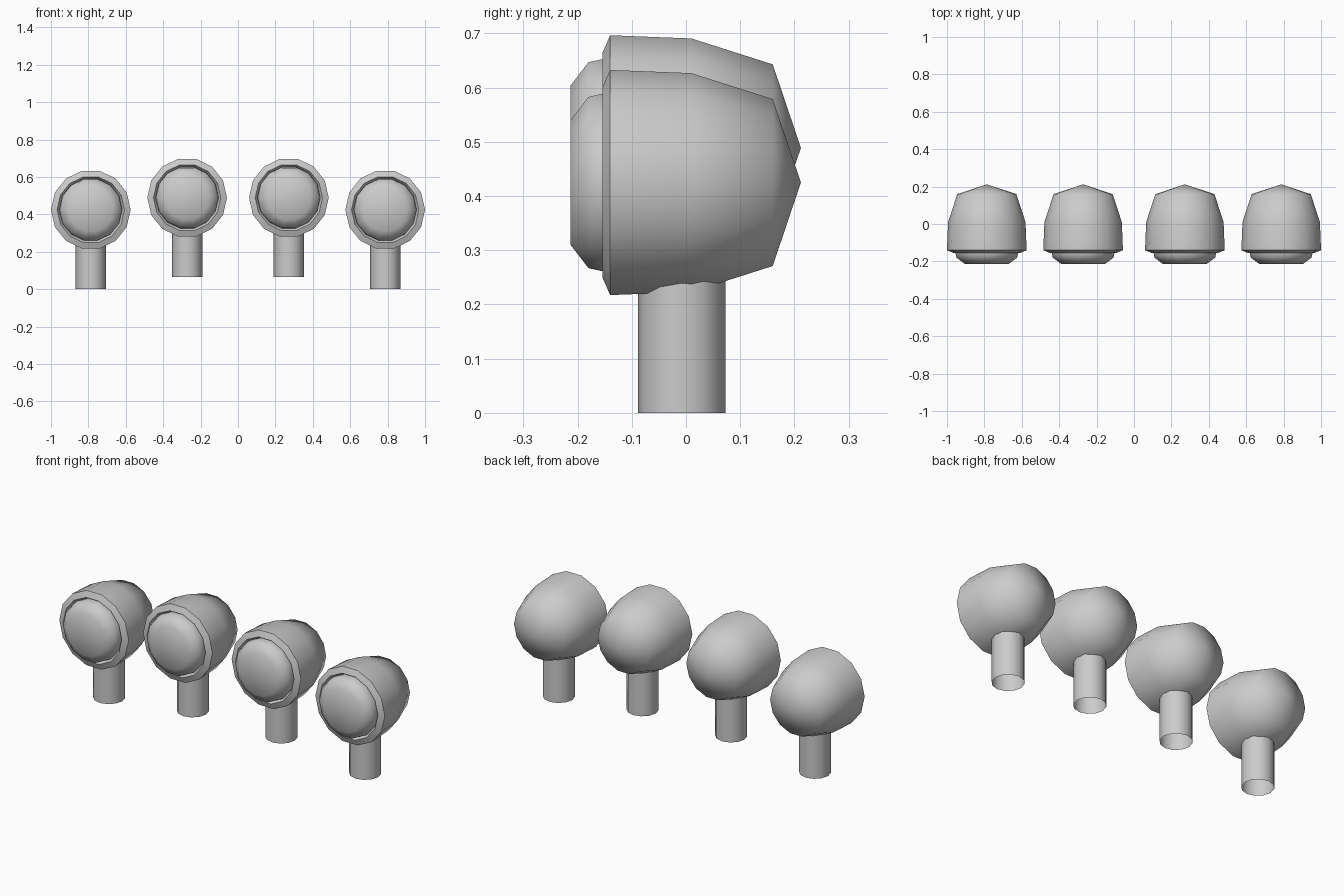
import bpy, bmesh, math
from mathutils import Vector

cube = bpy.data.objects.get("Cube")
if cube:
    bpy.data.objects.remove(cube, do_unlink=True)

SIDES = 14

grey = bpy.data.materials.new("plain grey")
grey.use_nodes = True
colour = (0.6, 0.6, 0.6, 1)
grey.diffuse_color = colour
grey.node_tree.nodes["Principled BSDF"].inputs["Base Color"].default_value = colour


def revolve(name, profile, centre, sides, upright=False):
    """Turn (position, radius) pairs about the y axis, or z when upright."""
    bm = bmesh.new()
    rings = []
    for pos, radius in profile:
        ring = []
        for i in range(sides if radius else 1):
            a = math.tau * i / sides
            u, v = radius * math.cos(a), radius * math.sin(a)
            ring.append(bm.verts.new((u, v, pos) if upright else (u, pos, v)))
        rings.append(ring)
    for a, b in zip(rings, rings[1:]):
        for i in range(sides):
            j = (i + 1) % sides
            if len(b) == 1:
                bm.faces.new((a[i], a[j], b[0]))
            elif len(a) == 1:
                bm.faces.new((a[0], b[j], b[i]))
            else:
                bm.faces.new((a[i], a[j], b[j], b[i]))
    bmesh.ops.recalc_face_normals(bm, faces=bm.faces)
    mesh = bpy.data.meshes.new(name)
    bm.to_mesh(mesh)
    bm.free()
    mesh.materials.append(grey)
    obj = bpy.data.objects.new(name, mesh)
    obj.location = Vector(centre)
    bpy.context.collection.objects.link(obj)
    bpy.ops.object.select_all(action='DESELECT')
    obj.select_set(True)
    bpy.context.view_layer.objects.active = obj
    bpy.ops.object.shade_smooth_by_angle(angle=math.radians(60))
    return obj


# Front to back outlines of the lamp head, its lens and the stem
HOUSING = [(-0.13, 0.165), (-0.154, 0.18), (-0.14, 0.213),
           (0.01, 0.207), (0.16, 0.158), (0.212, 0)]
LENS = [(-0.213, 0), (-0.213, 0.118), (-0.18, 0.162), (-0.154, 0.168), (-0.12, 0.168)]
STEM = [(-0.425, 0.081), (-0.15, 0.081)]

# Outer pair stands low, inner pair is raised
for label, x, z in (("outer", 0.787, 0.425), ("inner", 0.272, 0.489)):
    for side, sign in (("left", 1), ("right", -1)):
        tag = f"{label}_{side}"
        revolve(f"{tag}_housing", HOUSING, (sign * x, 0, z), SIDES)
        revolve(f"{tag}_lens", LENS, (sign * x, 0, z), SIDES)
        revolve(f"{tag}_stem", STEM, (sign * x, -0.008, z), 12, upright=True)
